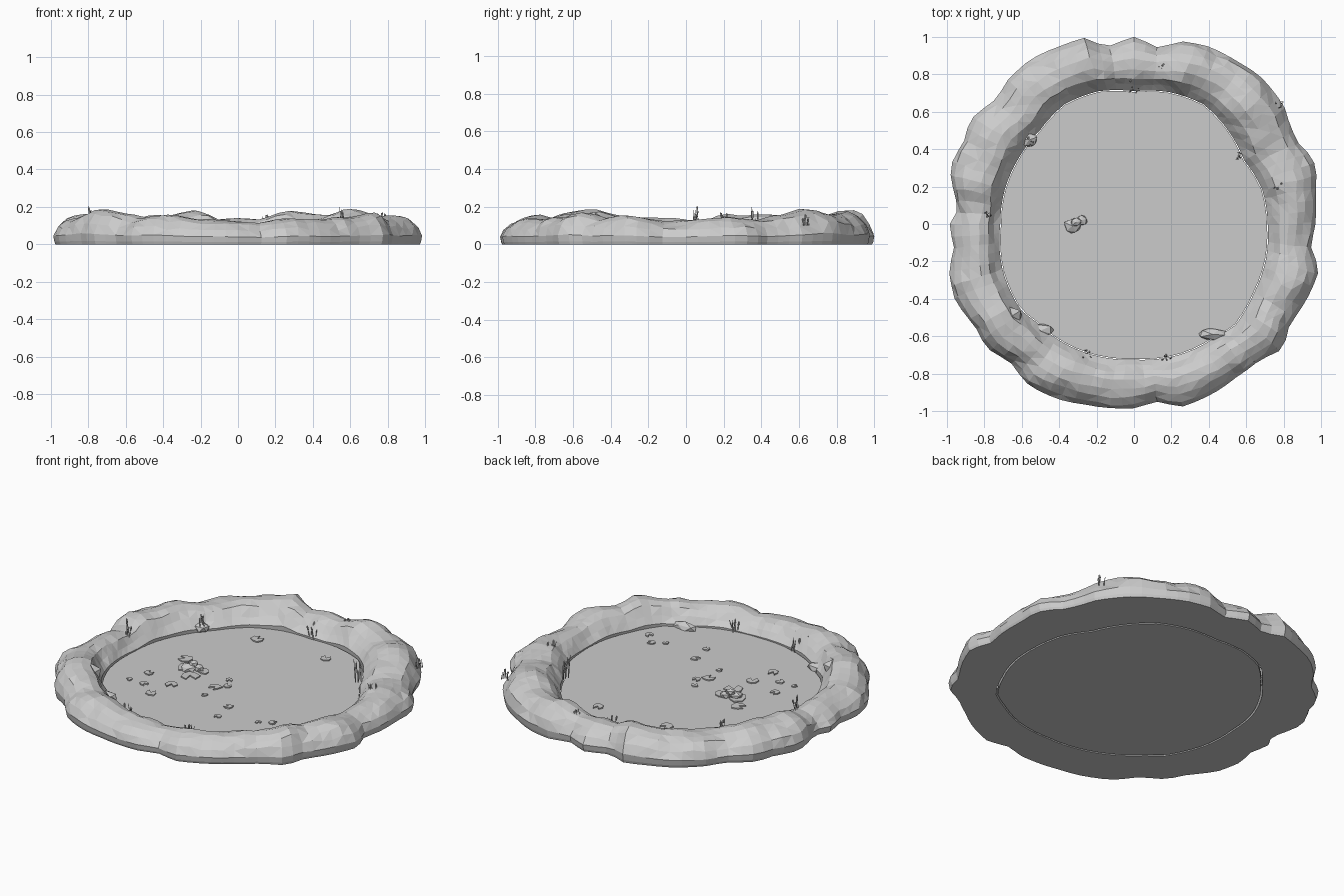
import bpy, bmesh, math, random
from mathutils import Vector, Matrix, noise

if "Cube" in bpy.data.objects:
    bpy.data.objects.remove(bpy.data.objects["Cube"])

random.seed(7)
WATER = 0.04

# angle, radius pairs for the scalloped outer edge
OUTER = [0, .97, 10, .985, 15, 1.01, 20, 1.02, 27, .975, 33, .99, 38, 1.02, 50, 1.04, 57, 1.03,
         67, 1.03, 75, 1.01, 82, .95, 90, 1.0, 99, .955, 105, 1.03, 113, 1.03, 122, 1.04, 133, 1.02,
         137, .99, 148, 1.04, 153, 1.01, 163, 1.03, 175, .94, 180, .985, 188, .97, 194, 1.02,
         203, 1.04, 213, 1.01, 220, 1.03, 228, .99, 237, 1.03, 247, 1.02, 255, 1.0, 270, .985,
         277, .955, 285, 1.01, 295, 1.0, 304, .985, 313, .99, 320, 1.04, 327, .99, 338, 1.01,
         346, 1.02, 353, .95, 360, .97]
# angle, radius pairs for the waterline
INNER = [0, .715, 15, .71, 30, .68, 45, .71, 60, .74, 75, .73, 90, .71, 105, .735, 120, .74,
         135, .71, 150, .71, 165, .715, 180, .715, 200, .745, 217, .76, 225, .74, 235, .74, 250, .735,
         270, .725, 290, .74, 305, .745, 315, .765, 330, .74, 345, .73, 360, .715]
# angle, height pairs for the crest of the stones
HEIGHT = [0, .125, 15, .15, 27, .13, 40, .165, 47, .195, 58, .15, 72, .18, 82, .13, 90, .14, 97, .13,
          105, .185, 114, .155, 125, .15, 136, .135, 148, .165, 158, .15, 167, .16, 175, .115, 183, .13,
          195, .14, 205, .15, 215, .19, 224, .165, 234, .14, 243, .16, 255, .13, 270, .125, 278, .115,
          288, .14, 300, .13, 312, .145, 322, .165, 330, .14, 340, .155, 353, .12, 360, .125]
# cross-section of the stone bank: position from waterline to outer edge, share of height
PROFILE = [(.02, 0), (0, .36), (.12, .62), (.24, .88), (.42, 1), (.62, .98), (.78, .86),
           (.92, .62), (1, .32), (.98, .1), (.96, 0)]


def lookup(table, a):
    for i in range(0, len(table) - 2, 2):
        a0, v0, a1, v1 = table[i:i + 4]
        if a0 <= a <= a1:
            return v0 + (v1 - v0) * (a - a0) / (a1 - a0)


def polar(r, deg, z):
    t = math.radians(deg)
    return Vector((r * math.cos(t), r * math.sin(t), z))


def finish(bm, name):
    bmesh.ops.recalc_face_normals(bm, faces=bm.faces)
    mesh = bpy.data.meshes.new(name)
    bm.to_mesh(mesh)
    bm.free()
    ob = bpy.data.objects.new(name, mesh)
    bpy.context.collection.objects.link(ob)
    return ob


# Stone bank: one lumpy faceted ring
bm = bmesh.new()
N = 96
rings = []
for i in range(N):
    a = 360 * i / N
    ri, ro, h = (lookup(t, a) for t in (INNER, OUTER, HEIGHT))
    row = []
    for k, (t, s) in enumerate(PROFILE):
        p = polar(ri + (ro - ri) * t, a, h * s)
        if 1 < k < 8:
            n = noise.noise_vector(p * 9)
            p += Vector((n.x * .014, n.y * .014, n.z * .022 if k not in (4, 5) else n.z * .012))
        row.append(bm.verts.new(p))
    rings.append(row)
for i in range(N):
    A, B = rings[i], rings[(i + 1) % N]
    for k in range(len(PROFILE)):
        j = (k + 1) % len(PROFILE)
        bm.faces.new((A[k], B[k], B[j], A[j]))
bmesh.ops.triangulate(bm, faces=bm.faces[:])
finish(bm, "stone_bank")

# Pond: flat slab following the waterline
bm = bmesh.new()
loop = [bm.verts.new(polar(lookup(INNER, i * 5) - .004, i * 5, 0)) for i in range(72)]
base = bm.faces.new(loop)
ext = bmesh.ops.extrude_face_region(bm, geom=[base], use_keep_orig=True)
bmesh.ops.translate(bm, vec=(0, 0, WATER),
                    verts=[g for g in ext["geom"] if isinstance(g, bmesh.types.BMVert)])
finish(bm, "pond_water")


def stones(name, items, seed):
    """Faceted stones: x, y, z, half sizes."""
    random.seed(seed)
    bm = bmesh.new()
    for x, y, z, sx, sy, sz in items:
        vs = bmesh.ops.create_icosphere(bm, subdivisions=1, radius=1)["verts"]
        turn = Matrix.Rotation(random.uniform(0, 6), 3, 'Z')
        for v in vs:
            c = turn @ v.co * random.uniform(.85, 1.1)
            v.co = (x + c.x * sx, y + c.y * sy, z + c.z * sz)
    finish(bm, name)


# Flat stones jutting into the water
stones("shelf_stones", [(-.5, -.57, .05, .08, .04, .03), (.42, -.59, .05, .09, .035, .03),
                        (-.65, -.49, .12, .06, .05, .05), (-.56, .45, .06, .05, .04, .03)], 2)
# Little stone pile in the pond
stones("pond_stones", [(-.33, -.01, .05, .05, .045, .025), (-.28, .02, .05, .035, .03, .025),
                       (-.31, .01, .075, .03, .025, .02)], 3)

# Floating leaves: thin notched plates
PADS = [(-.42, .09, .045), (-.27, -.08, .06), (-.35, .0, .06), (-.24, .01, .04), (-.48, -.18, .03),
        (-.29, -.23, .045), (-.42, -.31, .03), (-.52, -.31, .02), (-.32, -.39, .04), (-.06, 0, .025),
        (-.07, -.12, .04), (-.02, -.07, .03), (-.06, -.24, .02), (.14, -.29, .03), (.16, -.43, .025),
        (.46, -.32, .025), (.53, -.4, .03), (.39, -.36, .02), (.22, .54, .035), (-.24, .53, .042)]
random.seed(5)
bm = bmesh.new()
for x, y, r in PADS:
    turn = random.uniform(0, 360)
    pts = [Vector((x, y, 0)) + polar(r * random.uniform(.7, 1), turn + 50 * k, 0) for k in range(7)]
    pts.append(Vector((x, y, 0)))
    top = [bm.verts.new(p + Vector((0, 0, WATER + .008))) for p in pts]
    low = [bm.verts.new(p + Vector((0, 0, WATER + .001))) for p in pts]
    bm.faces.new(top)
    bm.faces.new(low[::-1])
    for k in range(8):
        j = (k + 1) % 8
        bm.faces.new((top[k], low[k], low[j], top[j]))
finish(bm, "floating_leaves")

# Reed clumps: thin stems with thicker heads, x, y, foot, tip
CLUMPS = [(.57, .36, .06, .205), (.78, .2, .1, .19), (-.79, .06, .1, .205), (-.55, .45, .06, .14),
          (-.25, -.7, .04, .12), (.17, -.7, .04, .12), (.14, .86, .1, .165), (0, .73, .04, .12),
          (-.35, -.76, .08, .14), (.78, .64, .1, .17)]
random.seed(9)
bm = bmesh.new()


def spike(a, b, r0, r1):
    d = b - a
    m = Matrix.Translation((a + b) / 2) @ d.to_track_quat('Z', 'Y').to_matrix().to_4x4()
    bmesh.ops.create_cone(bm, cap_ends=True, segments=5, radius1=r0, radius2=r1,
                          depth=d.length, matrix=m)


for x, y, z0, z1 in CLUMPS:
    for k in range(6):
        foot = Vector((x + random.uniform(-.022, .022), y + random.uniform(-.025, .025), z0))
        lean = Vector((random.uniform(-.015, .015), random.uniform(-.015, .015), 0))
        tip = foot + lean + Vector((0, 0, (z1 - z0) * random.uniform(.5, 1)))
        spike(foot, tip, .003, .0015)
        if k < 3:
            spike(foot.lerp(tip, .65), foot.lerp(tip, .93), .005, .005)
finish(bm, "reeds")
